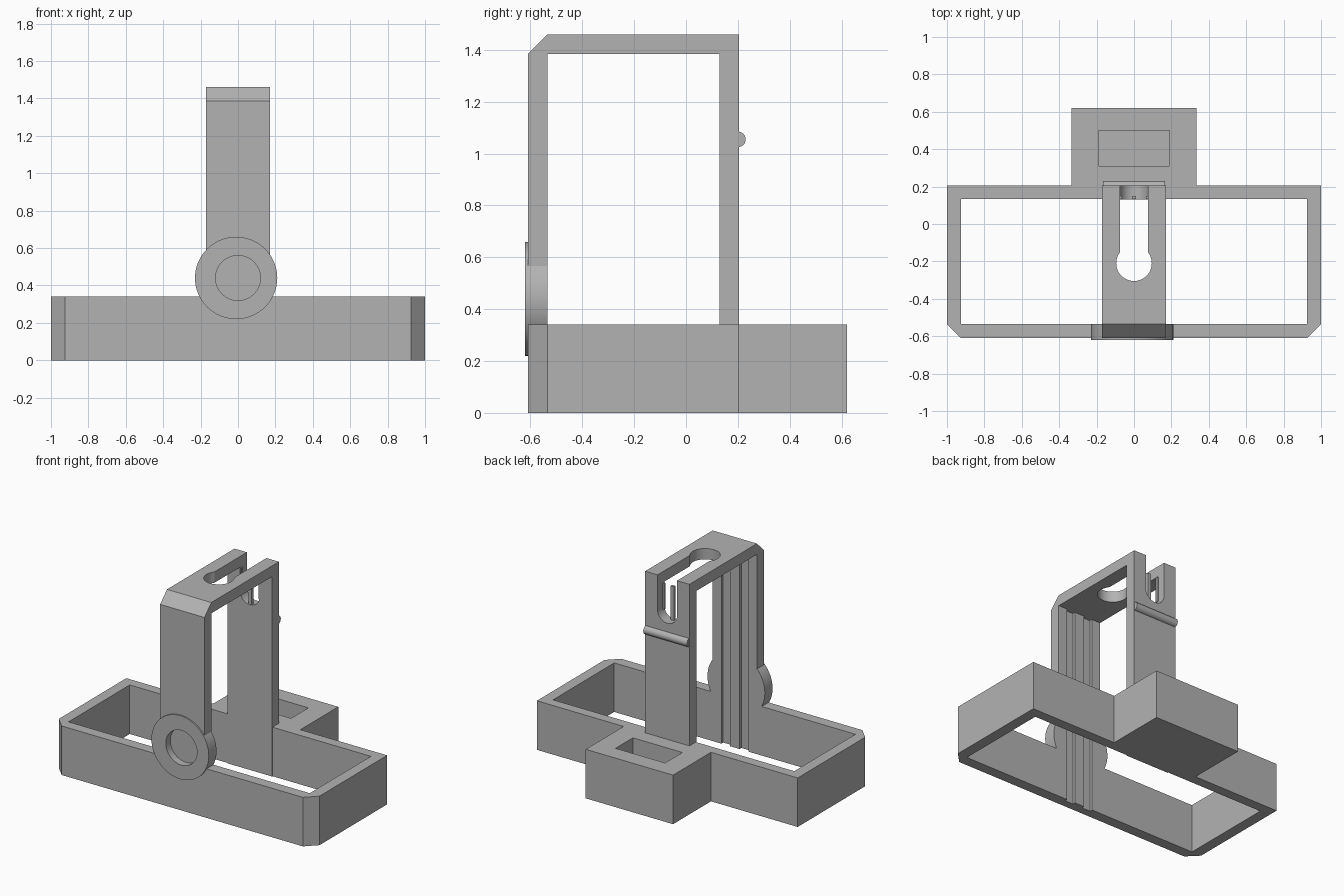
import bpy, bmesh, math
from mathutils import Matrix

cube = bpy.data.objects.get("Cube")
if cube:
    bpy.data.objects.remove(cube, do_unlink=True)

grey = bpy.data.materials.new("plain grey")
grey.use_nodes = True
GREY = (0.45, 0.45, 0.45, 1)
grey.diffuse_color = GREY
grey.node_tree.nodes["Principled BSDF"].inputs["Base Color"].default_value = GREY


def finish(name, bm):
    bmesh.ops.recalc_face_normals(bm, faces=bm.faces)
    mesh = bpy.data.meshes.new(name)
    bm.to_mesh(mesh)
    bm.free()
    mesh.materials.append(grey)
    obj = bpy.data.objects.new(name, mesh)
    bpy.context.collection.objects.link(obj)
    return obj


def prism(name, points, axis, start, end):
    """Extrude a closed outline along axis; points are the other two coordinates."""
    bm = bmesh.new()
    verts = []
    for p in points:
        co = list(p)
        co.insert("xyz".index(axis), start)
        verts.append(bm.verts.new(co))
    face = bm.faces.new(verts)
    out = bmesh.ops.extrude_face_region(bm, geom=[face])
    move = [0, 0, 0]
    move["xyz".index(axis)] = end - start
    bmesh.ops.translate(bm, vec=move, verts=[v for v in out["geom"] if isinstance(v, bmesh.types.BMVert)])
    return finish(name, bm)


def box(name, x0, x1, y0, y1, z0, z1):
    return prism(name, [(x0, y0), (x1, y0), (x1, y1), (x0, y1)], "z", z0, z1)


def arc(cx, cy, r, a0, a1, steps=32):
    angles = [math.radians(a0 + (a1 - a0) * i / steps) for i in range(steps + 1)]
    return [(cx + r * math.cos(a), cy + r * math.sin(a)) for a in angles]


def circle(cx, cy, r):
    return arc(cx, cy, r, 0, 360, 64)[:-1]


def cut(target, cutters):
    for c in cutters:
        c.hide_render = True
        mod = target.modifiers.new("cut", "BOOLEAN")
        mod.operation, mod.solver, mod.object = "DIFFERENCE", "EXACT", c
    bpy.context.view_layer.update()
    graph = bpy.context.evaluated_depsgraph_get()
    mesh = bpy.data.meshes.new_from_object(target.evaluated_get(graph))
    target.modifiers.clear()
    target.data = mesh


def smooth(obj):
    for o in bpy.context.selected_objects:
        o.select_set(False)
    obj.select_set(True)
    bpy.context.view_layer.objects.active = obj
    bpy.ops.object.shade_smooth_by_angle(angle=math.radians(30))


FRONT, BACK, INNER, RIM = -0.61, 0.205, -0.535, 0.34
HALF = 0.17

# Main solids
frame = prism("base_frame", [(-0.925, FRONT), (0.925, FRONT), (1, INNER), (1, BACK),
                             (-1, BACK), (-1, INNER)], "z", 0, RIM)
arch = prism("arch_strap", [(FRONT, 0), (FRONT, 1.385), (INNER, 1.46), (BACK, 1.46), (BACK, 0),
                            (0.13, 0), (0.13, 1.385), (INNER, 1.385), (INNER, 0)], "x", -HALF, HALF)
hub = prism("front_ring", circle(-0.01, 0.44, 0.22), "y", -0.62, INNER)
block = box("rear_block", -0.335, 0.335, BACK - 0.01, 0.62, 0, RIM)

# Cutters: frame opening, pocket, blind hole and vertical grooves
opening = box("opening_cutter", -0.925, 0.925, INNER, 0.135, -1, 1)
pocket = box("pocket_cutter", -0.19, 0.19, 0.31, 0.5, 0.06, 1)
hole = prism("hole_cutter", circle(0, 0.44, 0.12), "y", -0.7, -0.57)
grooves = [box("groove_cutter", x - 0.033, x + 0.033, INNER - 0.02, INNER + 0.1, -0.1, 1.385)
           for x in (-0.07, 0.07)]

# Keyhole in the top and round-bottomed slot in the rear post
keyhole = prism("keyhole_cutter", [(0.075, 0.3)] + [(-0.075, 0.3)]
                + arc(0, -0.21, 0.095, 142, 398), "z", 1.3, 1.6)
slot = prism("slot_cutter", [(0.075, 1.6), (-0.075, 1.6)]
             + arc(0, 1.22, 0.075, 180, 360), "y", 0.05, 0.3)

cut(frame, [opening, hole] + grooves)
cut(arch, [keyhole, slot, hole] + grooves)
cut(hub, [hole] + grooves)
cut(block, [pocket])

# Small prong and side lips inside the rear slot
box("slot_prong", -0.012, 0.012, 0.133, 0.15, 1.14, 1.38)
for side, name in ((-1, "right_slot_lip"), (1, "left_slot_lip")):
    a, b = sorted((side * 0.065, side * 0.08))
    box(name, a, b, 0.133, 0.15, 1.2, 1.38)

# Rounded bead across the back
bead = prism("rear_bead", circle(0.2, 1.055, 0.03), "x", -HALF + 0.003, HALF - 0.003)

for c in [opening, pocket, hole, keyhole, slot] + grooves:
    bpy.data.objects.remove(c, do_unlink=True)
for o in (arch, hub, bead, frame):
    smooth(o)
